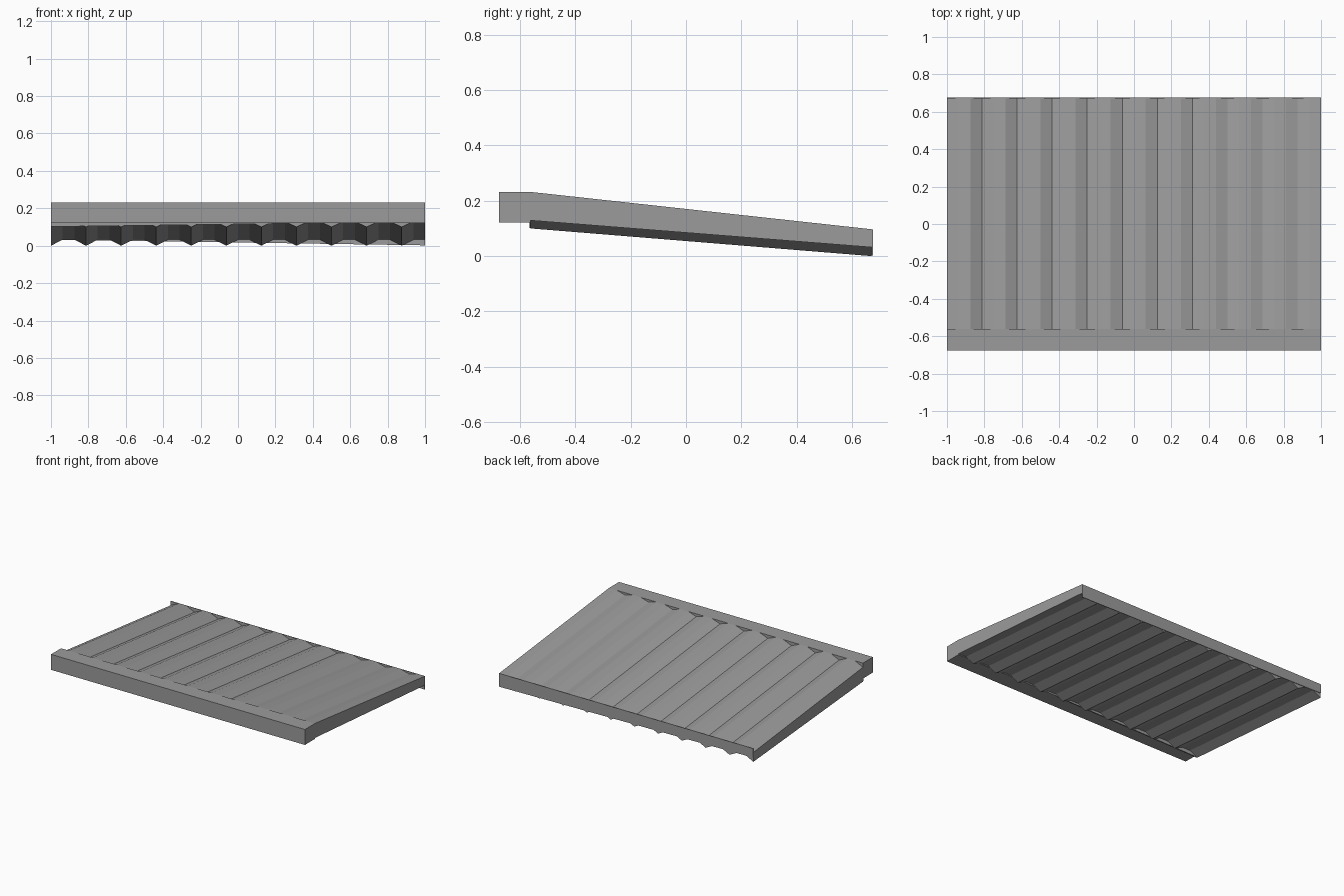
import bpy
import bmesh

cube = bpy.data.objects.get("Cube")
if cube:
    bpy.data.objects.remove(cube, do_unlink=True)

grey = bpy.data.materials.new("roof_grey")
grey.use_nodes = True
colour = (0.33, 0.33, 0.33, 1)
grey.diffuse_color = colour
bsdf = next(n for n in grey.node_tree.nodes if n.type == "BSDF_PRINCIPLED")
bsdf.inputs["Base Color"].default_value = colour

FRONT, EAVE, BACK = -0.675, -0.562, 0.675
PLATE = 0.004
STEPS = 32


def finish(name, bm):
    bmesh.ops.recalc_face_normals(bm, faces=bm.faces)
    mesh = bpy.data.meshes.new(name)
    bm.to_mesh(mesh)
    bm.free()
    mesh.materials.append(grey)
    obj = bpy.data.objects.new(name, mesh)
    bpy.context.collection.objects.link(obj)
    return obj


def prism(name, outline, y0, y1):
    """Extrude an x-z outline from y0 to y1."""
    bm = bmesh.new()
    face = bm.faces.new([bm.verts.new((x, y0, z)) for x, z in outline])
    ext = bmesh.ops.extrude_face_region(bm, geom=[face])
    moved = [g for g in ext["geom"] if isinstance(g, bmesh.types.BMVert)]
    bmesh.ops.translate(bm, verts=moved, vec=(0, y1 - y0, 0))
    finish(name, bm)


# Straight beam along the front edge
prism("front_beam", [(-1, 0.122), (1, 0.122), (1, 0.232), (-1, 0.232)], FRONT, EAVE)


# Sloping corrugated panel: ridges with flat crests and sharp valleys
def section(bm, y, top, low, depth):
    upper, lower = [], []
    for i in range(STEPS + 1):
        t = i / STEPS
        x = 2 * t - 1
        valley = i % 3 == 0
        dip = (0.030 - 0.015 * t) if valley else 0
        upper.append(bm.verts.new((x, y, top - dip)))
        lower.append(bm.verts.new((x, y, low + (0 if valley else depth))))
    return upper, lower


bm = bmesh.new()
fu, fl = section(bm, EAVE, 0.232, 0.100, 0.029)
bu, bl = section(bm, BACK - PLATE, 0.097, 0.0, 0.032)
for a, b in ((fu, bu), (fl, bl), (fu, fl), (bu, bl)):
    for i in range(STEPS):
        bm.faces.new((a[i], a[i + 1], b[i + 1], b[i]))
for i in (0, STEPS):
    bm.faces.new((fu[i], bu[i], bl[i], fl[i]))
finish("corrugated_panel", bm)

# Thin plates closing the ends of the corrugations
prism("back_end_plate", [(-1, 0.032), (1, 0.002), (1, 0.097), (-1, 0.097)], BACK - PLATE, BACK)
prism("front_end_plate", [(-1, 0.102), (1, 0.128), (1, 0.2), (-1, 0.2)], EAVE - PLATE, EAVE + PLATE)
